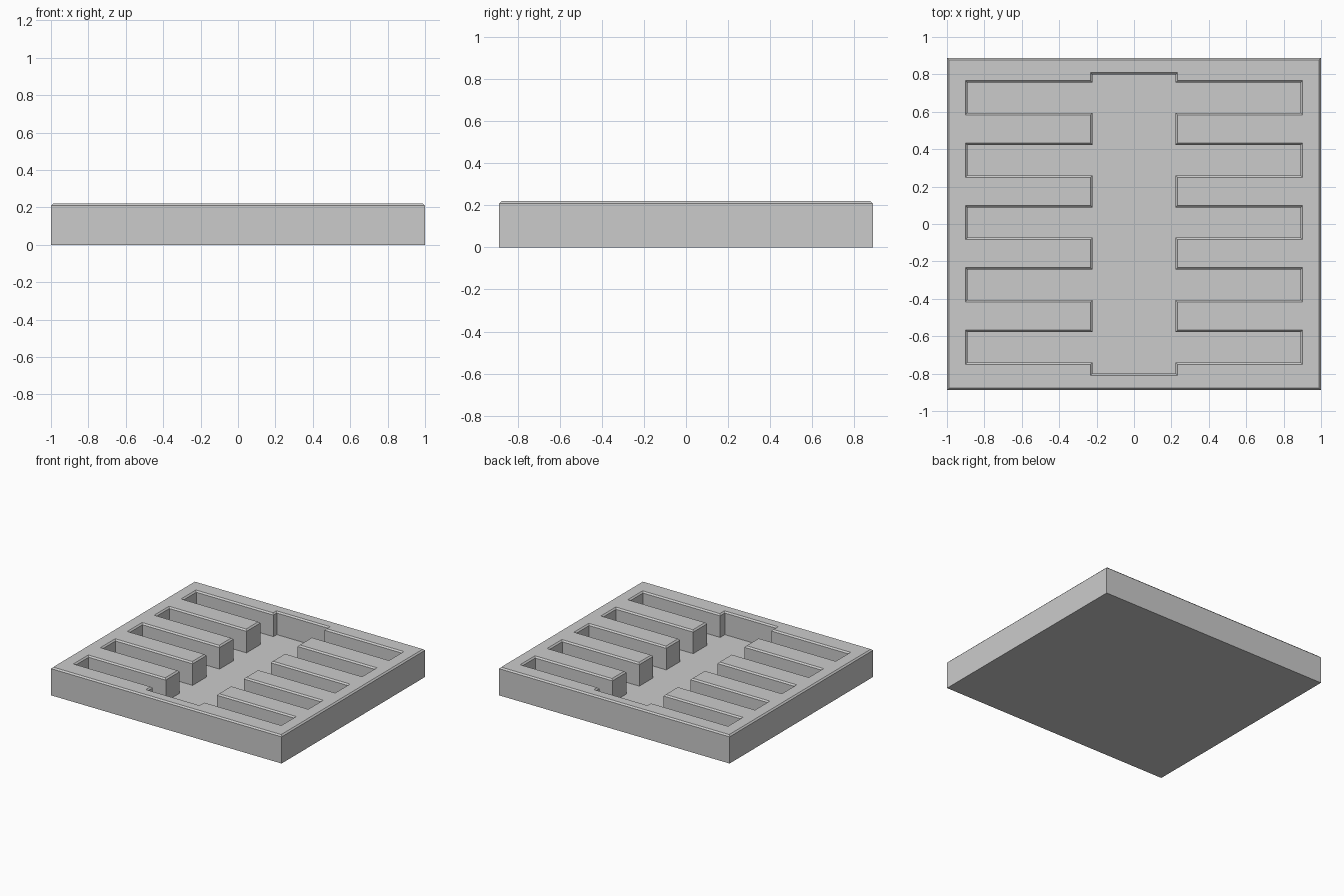
import bpy
import bmesh

cube = bpy.data.objects.get("Cube")
if cube:
    bpy.data.objects.remove(cube, do_unlink=True)

HEIGHT, FLOOR, CHAMFER = 0.22, 0.04, 0.011
HALF_X, HALF_Y = 1.0, 0.888
SLOTS = [0.008 + 0.3335 * i for i in range(-2, 3)]

grey = bpy.data.materials.new("plain grey")
grey.use_nodes = True
colour = (0.6, 0.6, 0.6, 1)
grey.diffuse_color = colour
grey.node_tree.nodes["Principled BSDF"].inputs["Base Color"].default_value = colour


def rectangle(inset):
    x, y = HALF_X - inset, HALF_Y - inset
    return [(x, -y), (x, y), (-x, y), (-x, -y)]


def cavity(grow):
    """Central channel with slots branching to both sides."""
    channel, end = 0.222 + grow, 0.891 + grow
    half, length = 0.081 + grow, 0.798 + grow
    side = [(channel, -length)]
    for y in SLOTS:
        side += [(channel, y - half), (end, y - half),
                 (end, y + half), (channel, y + half)]
    side.append((channel, length))
    return side + [(-x, y) for x, y in reversed(side)]


bm = bmesh.new()


def ring(points, z):
    return [bm.verts.new((x, y, z)) for x, y in points]


def bridge(a, b):
    for i in range(len(a)):
        j = (i + 1) % len(a)
        bm.faces.new((a[i], a[j], b[j], b[i]))


# Outer walls, base and chamfered rim
base = ring(rectangle(0), 0)
shoulder = ring(rectangle(0), HEIGHT - CHAMFER)
rim = ring(rectangle(CHAMFER), HEIGHT)
bridge(base, shoulder)
bridge(shoulder, rim)
bm.faces.new(base[::-1])

# Cavity floor, walls and chamfered lip
floor = ring(cavity(0), FLOOR)
wall = ring(cavity(0), HEIGHT - CHAMFER)
lip = ring(cavity(CHAMFER), HEIGHT)
bridge(wall, floor)
bridge(lip, wall)
bm.faces.new(floor)

# Flat top between rim and lip
edges = [bm.edges.get((r[i - 1], r[i])) for r in (rim, lip) for i in range(len(r))]
bmesh.ops.triangle_fill(bm, edges=edges, use_beauty=True, normal=(0, 0, 1))
bmesh.ops.recalc_face_normals(bm, faces=bm.faces)
bmesh.ops.dissolve_limit(bm, angle_limit=0.01, verts=bm.verts, edges=bm.edges)

mesh = bpy.data.meshes.new("slotted_tray")
bm.to_mesh(mesh)
bm.free()
mesh.materials.append(grey)
tray = bpy.data.objects.new("slotted_tray", mesh)
bpy.context.collection.objects.link(tray)
